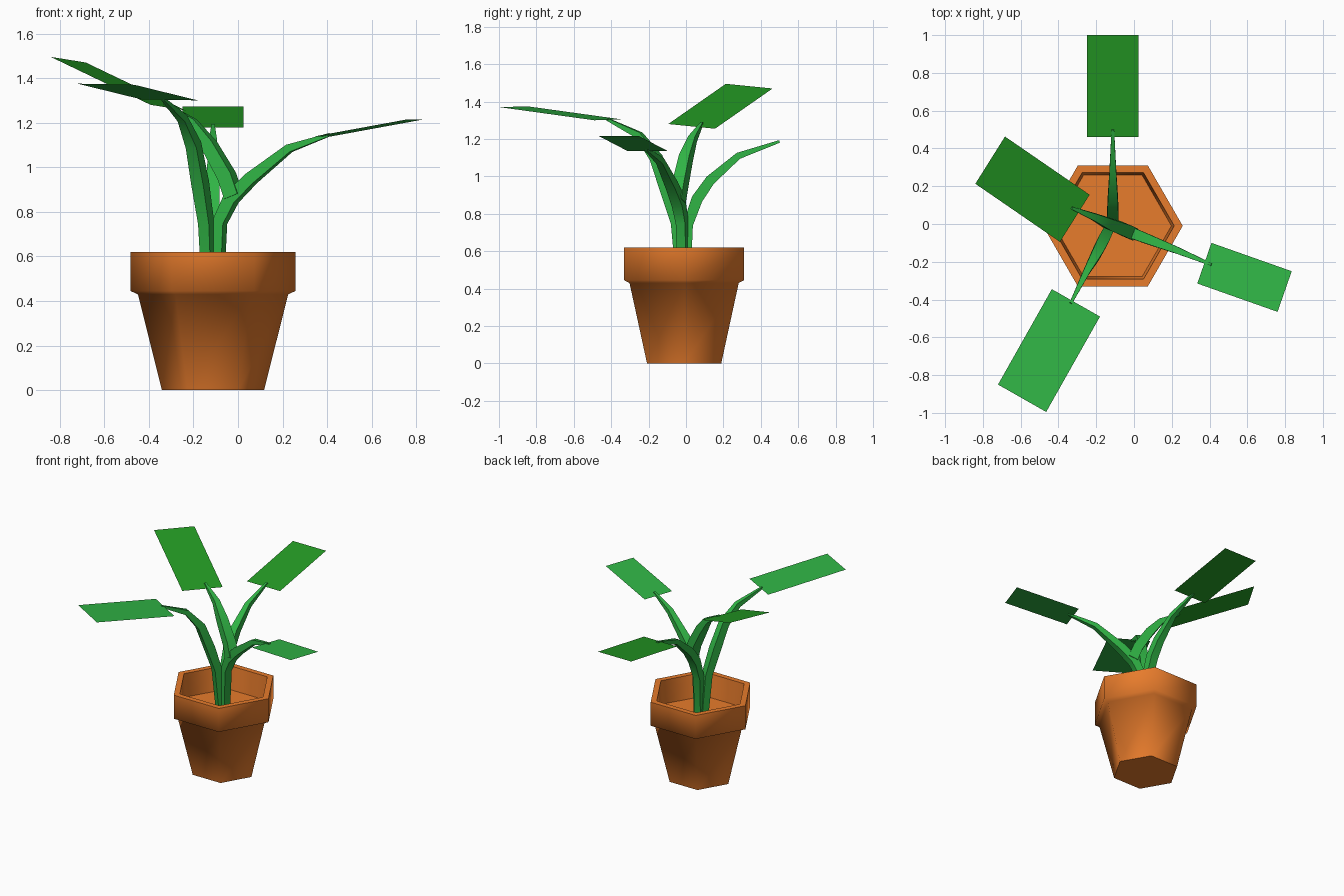
import bpy, bmesh, math
from mathutils import Vector

if "Cube" in bpy.data.objects:
    bpy.data.objects.remove(bpy.data.objects["Cube"])

def material(name, rgb):
    m = bpy.data.materials.new(name)
    m.diffuse_color = (*rgb, 1)
    m.use_nodes = True
    m.node_tree.nodes["Principled BSDF"].inputs["Base Color"].default_value = m.diffuse_color
    return m

TERRACOTTA = material("terracotta", (0.80, 0.20, 0.025))
LIGHT = material("light_green", (0.03, 0.46, 0.06))
DARK = material("deep_green", (0.018, 0.33, 0.018))

def finish(name, bm, mat, angle=None, closed=True):
    if closed:
        bmesh.ops.recalc_face_normals(bm, faces=bm.faces)
    me = bpy.data.meshes.new(name)
    bm.to_mesh(me)
    bm.free()
    me.materials.append(mat)
    ob = bpy.data.objects.new(name, me)
    bpy.context.collection.objects.link(ob)
    if angle:
        bpy.ops.object.select_all(action='DESELECT')
        bpy.context.view_layer.objects.active = ob
        ob.select_set(True)
        bpy.ops.object.shade_smooth_by_angle(angle=math.radians(angle))
    return ob

def skin(bm, rings):
    """Bridge matching vertex rings and cap both ends."""
    for a, b in zip(rings, rings[1:]):
        n = len(a)
        for i in range(n):
            bm.faces.new((a[i], a[(i + 1) % n], b[(i + 1) % n], b[i]))
    bm.faces.new(rings[0])
    bm.faces.new(rings[-1])

def pot(name, profile, centre, sides=6):
    bm = bmesh.new()
    rings = [[bm.verts.new((centre[0] + r * math.cos(math.tau * i / sides),
                            centre[1] + r * math.sin(math.tau * i / sides), z))
              for i in range(sides)] for r, z in profile]
    skin(bm, rings)
    finish(name, bm, TERRACOTTA, 65)

def stem(name, path, radii):
    """Square tapering tube bending in one vertical plane."""
    pts = [Vector(p) for p in path]
    head = pts[-1] - pts[0]
    side = Vector((-head.y, head.x, 0)).normalized()
    bm = bmesh.new()
    rings = []
    for i, (p, r) in enumerate(zip(pts, radii)):
        tangent = (pts[min(i + 1, len(pts) - 1)] - pts[max(i - 1, 0)]).normalized()
        up = tangent.cross(side).normalized()
        rings.append([bm.verts.new(p + r * (a * side + b * up))
                      for a, b in ((-1, -1), (1, -1), (1, 1), (-1, 1))])
    skin(bm, rings)
    finish(name, bm, LIGHT, 30)

def leaf(name, near_a, near_b, far_b, mat):
    """Flat card: fourth corner completes the parallelogram."""
    a, b, c = map(Vector, (near_a, near_b, far_b))
    bm = bmesh.new()
    f = bm.faces.new([bm.verts.new(v) for v in (a, b, c, a + c - b)])
    f.normal_update()
    if f.normal.z < 0:
        f.normal_flip()
    finish(name, bm, mat, closed=False)

# Hexagonal pot with rim and soil floor
pot("pot", [(0.229, 0), (0.337, 0.43), (0.37, 0.445), (0.37, 0.62),
            (0.325, 0.62), (0.31, 0.45)], (-0.112, -0.01))

# Stems
R = (0.024, 0.027, 0.03, 0.027, 0.018, 0.007)
stem("back_stem", [(-0.112, 0, 0.44), (-0.112, 0.01, 0.74), (-0.112, 0.06, 0.88),
                   (-0.112, 0.13, 0.98), (-0.112, 0.28, 1.11), (-0.112, 0.50, 1.187)], R)
stem("front_stem", [(-0.13, -0.02, 0.44), (-0.143, -0.045, 0.75), (-0.17, -0.10, 0.93),
                    (-0.20, -0.16, 1.10), (-0.25, -0.25, 1.22), (-0.335, -0.42, 1.305)], R)
stem("right_stem", [(-0.095, -0.015, 0.44), (-0.083, -0.02, 0.75), (-0.03, -0.04, 0.86),
                    (0.06, -0.075, 0.95), (0.23, -0.14, 1.085), (0.41, -0.215, 1.146)], R)
stem("left_branch", [(-0.02, -0.045, 0.87), (-0.05, -0.03, 0.96), (-0.13, 0.0, 1.10),
                     (-0.205, 0.035, 1.20), (-0.33, 0.085, 1.285)],
     (0.034, 0.034, 0.03, 0.02, 0.007))

# Leaf cards
leaf("back_leaf", (-0.248, 0.46, 1.178), (0.024, 0.46, 1.178), (0.024, 1.0, 1.272), DARK)
leaf("left_leaf", (-0.235, 0.155, 1.255), (-0.392, -0.095, 1.28), (-0.84, 0.213, 1.495), DARK)
leaf("front_leaf", (-0.435, -0.345, 1.305), (-0.18, -0.49, 1.3), (-0.465, -0.995, 1.37), LIGHT)
leaf("right_leaf", (0.335, -0.315, 1.137), (0.41, -0.1, 1.137), (0.835, -0.25, 1.215), LIGHT)
